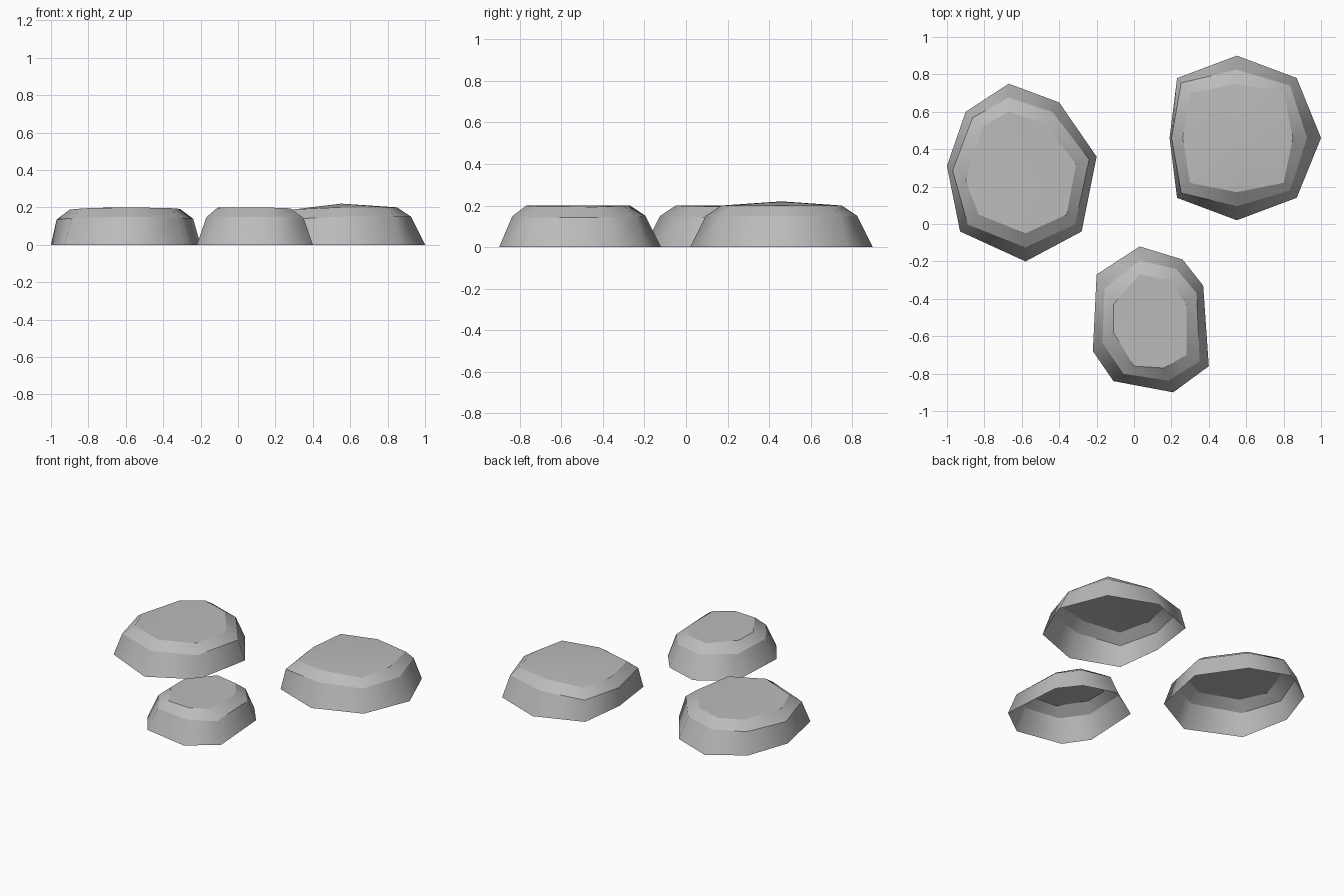
import bpy
import bmesh
from mathutils import Vector

default_cube = bpy.data.objects.get("Cube")
if default_cube:
    bpy.data.objects.remove(default_cube, do_unlink=True)

# One plain stone colour
stone = bpy.data.materials.new("stone grey")
stone.use_nodes = True
stone_colour = (0.5, 0.5, 0.5, 1)
stone.diffuse_color = stone_colour
stone.node_tree.nodes["Principled BSDF"].inputs["Base Color"].default_value = stone_colour


def outline_centre(outline):
    return sum((Vector(p) for p in outline), Vector((0, 0))) / len(outline)


def build_stone(name, ground, rim, west, east, crown):
    """Open-bottomed stone: wall, bevel and a crowned top.

    ground and rim are matching outlines; west and east set how far
    the wall leans in on each side before the bevel starts."""
    bm = bmesh.new()
    centre = outline_centre(ground)
    lower, middle, upper = [], [], []

    # Three rings, with the steeper sides breaking lower down
    for g, r in zip(ground, rim):
        g, r = Vector(g), Vector(r)
        facing = (g - centre).normalized().x
        side = east if facing > 0 else west
        lean = 0.5 + (side - 0.5) * facing ** 2
        m = g.lerp(r, lean)
        lower.append(bm.verts.new((g.x, g.y, 0)))
        middle.append(bm.verts.new((m.x, m.y, 0.11 + 0.08 * lean)))
        upper.append(bm.verts.new((r.x, r.y, 0.17 + 0.06 * lean)))

    # Wall and bevel bands
    count = len(ground)
    for below, above in ((lower, middle), (middle, upper)):
        for i in range(count):
            j = (i + 1) % count
            bm.faces.new((below[i], below[j], above[j], above[i]))

    # Crowned top
    top = outline_centre(rim)
    peak = bm.verts.new((top.x, top.y, crown))
    for i in range(count):
        bm.faces.new((upper[i], upper[(i + 1) % count], peak))

    # Smooth around each band, crisp between bands
    bmesh.ops.recalc_face_normals(bm, faces=bm.faces)
    if peak.normal.z < 0 or peak.link_faces[0].normal.z < 0:
        bmesh.ops.reverse_faces(bm, faces=bm.faces)
    for face in bm.faces:
        face.smooth = True
    for ring in (middle, upper):
        for i in range(count):
            edge = bm.edges.get((ring[i], ring[(i + 1) % count]))
            edge.smooth = False

    mesh = bpy.data.meshes.new(name)
    bm.to_mesh(mesh)
    bm.free()
    mesh.materials.append(stone)
    stone_object = bpy.data.objects.new(name, mesh)
    bpy.context.collection.objects.link(stone_object)
    return stone_object


# Outlines run anticlockwise from the back corner
build_stone(
    "right_stone",
    ground=[(-.67, .75), (-.9, .6), (-1, .31), (-.93, -.04),
            (-.58, -.2), (-.28, -.04), (-.2, .36), (-.4, .65)],
    rim=[(-.67, .6), (-.81, .52), (-.9, .23), (-.83, .05),
         (-.58, -.05), (-.36, .05), (-.31, .32), (-.48, .54)],
    west=.3, east=.36, crown=.2)

build_stone(
    "left_stone",
    ground=[(.55, .9), (.23, .78), (.19, .46), (.23, .14),
            (.55, .02), (.87, .14), (1, .46), (.87, .78)],
    rim=[(.55, .75), (.3, .7), (.26, .46), (.3, .22),
         (.55, .17), (.8, .22), (.85, .46), (.8, .7)],
    west=.15, east=.5, crown=.22)

build_stone(
    "front_stone",
    ground=[(.03, -.12), (-.2, -.27), (-.22, -.68), (-.11, -.84),
            (.21, -.9), (.4, -.76), (.37, -.33), (.26, -.19)],
    rim=[(.03, -.27), (-.11, -.43), (-.11, -.58), (0, -.76),
         (.16, -.77), (.28, -.7), (.28, -.43), (.19, -.3)],
    west=.45, east=.35, crown=.2)
